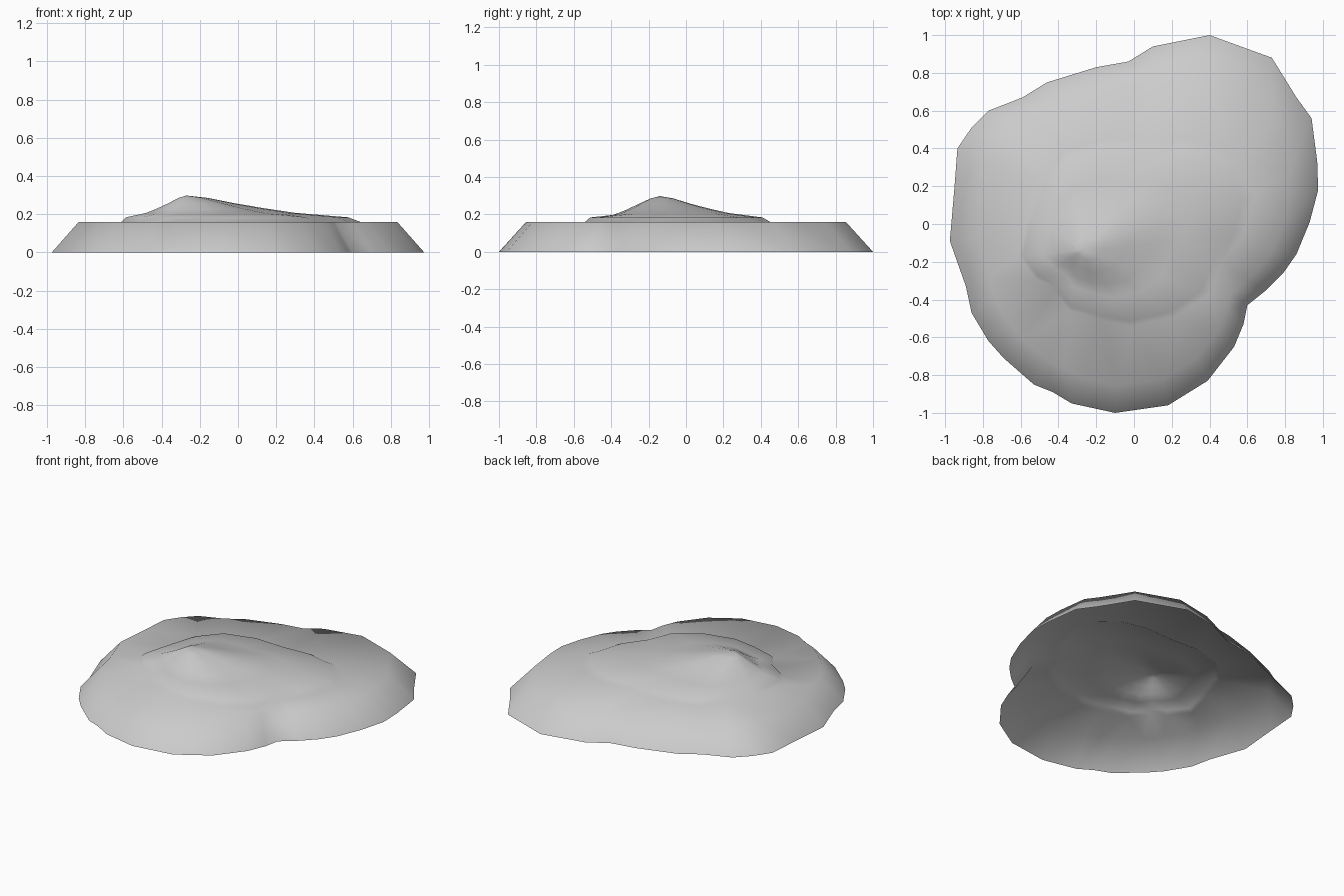
import bpy, bmesh, math
from mathutils import Vector

if "Cube" in bpy.data.objects:
    bpy.data.objects.remove(bpy.data.objects["Cube"])

# shoreline at ground level
shore = [(.40,1), (.73,.88), (.86,.67), (.94,.56), (.97,.33), (.975,.18), (.93,.01),
         (.86,-.16), (.79,-.26), (.70,-.35), (.60,-.43), (.58,-.53), (.53,-.65),
         (.39,-.83), (.18,-.96), (-.10,-1), (-.33,-.95), (-.43,-.89), (-.53,-.85),
         (-.69,-.71), (-.77,-.62), (-.86,-.47), (-.89,-.33), (-.975,-.09), (-.95,.2),
         (-.935,.4), (-.86,.51), (-.77,.60), (-.59,.67), (-.46,.75), (-.20,.83),
         (-.03,.86), (.10,.94)]
# foot of the hill on the plateau
foot = [(-.61,-.17), (-.52,-.29), (-.42,-.35), (-.34,-.46), (-.17,-.51), (0,-.54),
        (.22,-.49), (.40,-.37), (.47,-.20), (.58,-.05), (.64,.15), (.58,.31),
        (.45,.41), (.28,.45), (.08,.44), (-.14,.45), (-.36,.39), (-.49,.24), (-.55,.05)]
PEAK = Vector((-.27, -.14))
LEVEL = .16

bm = bmesh.new()

def ring(points):
    return [bm.verts.new(p) for p in points]

def skin(a, b):
    n = len(a)
    for i in range(n):
        j = (i + 1) % n
        bm.faces.new((a[i], a[j], b[j], b[i]))

# sloping cliff, open underneath
low = ring([(x, y, 0) for x, y in shore])
rim = ring([(x * .855, y * .855, LEVEL) for x, y in shore])
skin(low, rim)

# hill rings shrinking toward the off-centre peak
steps = [(1, LEVEL), (.93, .184), (.62, .208), (.45, .231), (.28, .257), (.12, .286)]
rings = []
for f, z in steps:
    pts = []
    for x, y in foot:
        d = Vector((x, y)) - PEAK
        south = max(0, -d.normalized().y)
        dip = .014 * south * max(0, 1 - abs(f - .58) / .3)   # steeper south face
        p = PEAK + d * f
        pts.append((p.x, p.y, z - dip))
    rings.append(ring(pts))
for a, b in zip(rings, rings[1:]):
    skin(a, b)
top = bm.verts.new((PEAK.x, PEAK.y, .298))
last = rings[-1]
for i in range(len(last)):
    bm.faces.new((last[i], last[(i + 1) % len(last)], top))

# flat plateau between cliff rim and hill foot
edges = []
for loop in (rim, rings[0]):
    for i in range(len(loop)):
        edges.append(bm.edges.get((loop[i], loop[(i + 1) % len(loop)])))
bmesh.ops.triangle_fill(bm, edges=edges, use_beauty=True)

# all faces look upward
bm.normal_update()
for f in bm.faces:
    if f.normal.z < 0:
        f.normal_flip()
    f.smooth = True

mesh = bpy.data.meshes.new("island")
bm.to_mesh(mesh)
bm.free()
bpy.context.collection.objects.link(bpy.data.objects.new("island", mesh))
